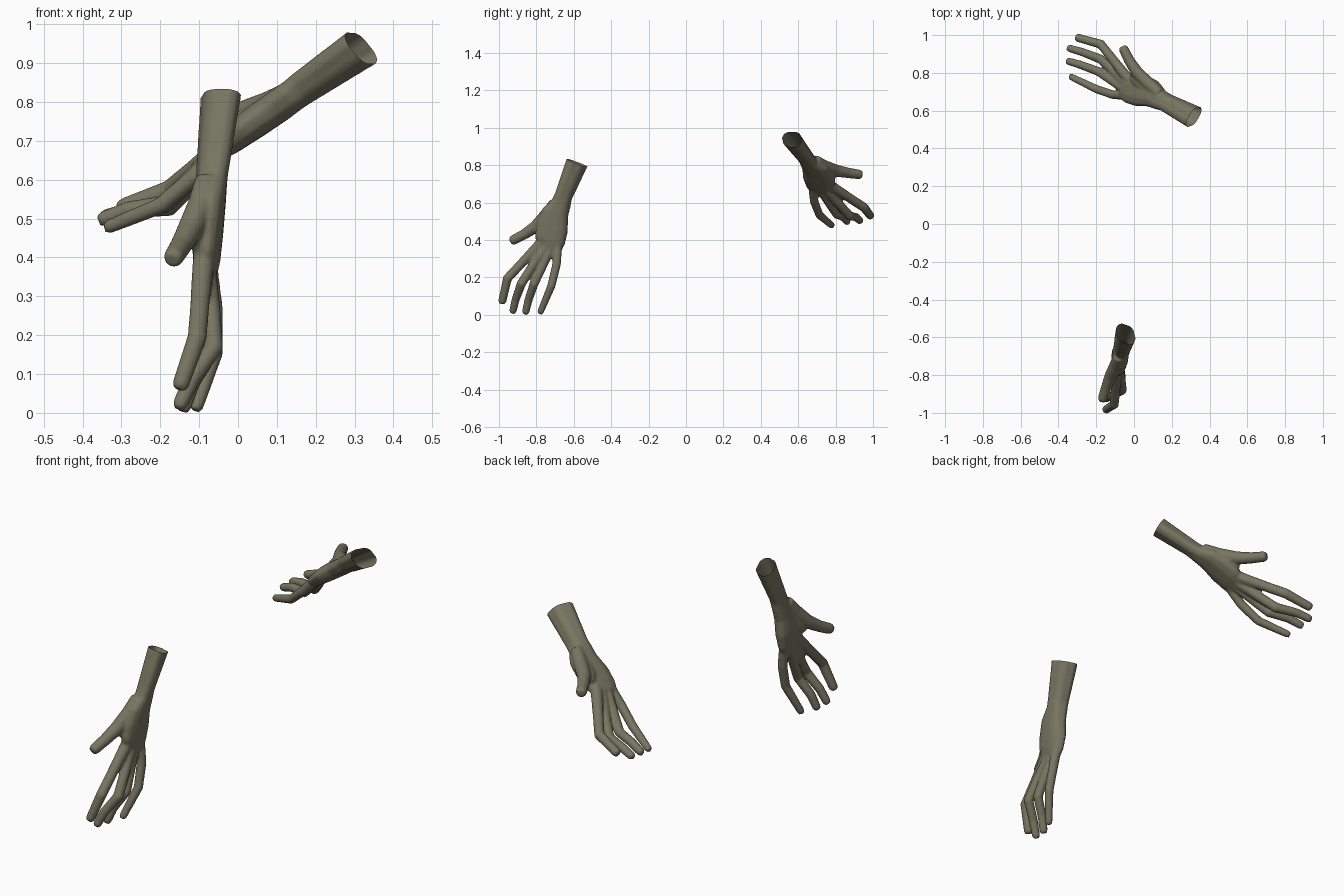
import bpy, bmesh, math
from mathutils import Vector, Matrix

if "Cube" in bpy.data.objects:
    bpy.data.objects.remove(bpy.data.objects["Cube"])

V = Vector
SIDES = 16

skin = bpy.data.materials.new("olive_skin")
skin.diffuse_color = (0.185, 0.178, 0.118, 1)
skin.use_nodes = True
skin.node_tree.nodes["Principled BSDF"].inputs["Base Color"].default_value = skin.diffuse_color


def loft(bm, rings):
    """Closed tube through a list of (centre, axis_a, axis_b, corner) sections."""
    loops = []
    for c, a, b, k in rings:
        loop = []
        for i in range(SIDES):
            t = 2 * math.pi * i / SIDES
            m = 1 + k * max(0, -math.sin(2 * t))
            loop.append(bm.verts.new(c + (a * math.cos(t) + b * math.sin(t)) * m))
        loops.append(loop)
    for lo, hi in zip(loops, loops[1:]):
        for i in range(SIDES):
            j = (i + 1) % SIDES
            bm.faces.new((lo[i], lo[j], hi[j], hi[i]))
    bm.faces.new(loops[0][::-1])
    bm.faces.new(loops[-1])


def finger(bm, pts):
    """Tapered tube along (x, y, z, radius) points with a rounded end."""
    p = [V(q[:3]) for q in pts]
    r = [q[3] for q in pts]
    end = (p[-1] - p[-2]).normalized()
    p.insert(-1, p[-1] - end * 0.014)
    r[-1:] = [r[-1], r[-1] * 0.72]
    rings = []
    for i, c in enumerate(p):
        t = V((0, 0, 0))
        if i:
            t += (c - p[i - 1]).normalized()
        if i < len(p) - 1:
            t += (p[i + 1] - c).normalized()
        t.normalize()
        a = t.cross(V((1, 0, 0))).normalized()
        rings.append((c, a * r[i], a.cross(t) * r[i], 0))
    loft(bm, rings)


# forearm and palm sections: centre x, y, z, half width, half thickness, corner
arm = [(-.041, -.572, .843, .053, .047, .33), (-.044, -.583, .813, .053, .047, .33),
       (-.064, -.655, .635, .044, .040, .28), (-.067, -.667, .600, .048, .040, .25),
       (-.073, -.700, .545, .068, .042, .20), (-.079, -.714, .470, .082, .041, .20),
       (-.081, -.728, .400, .080, .035, .18), (-.083, -.735, .355, .066, .027, .10)]
cuff = V(arm[1][:3])
arm_axis = (cuff - V(arm[2][:3])).normalized()

fingers = [
    # index, middle, ring, little
    [(-.085, -.745, .430, .028), (-.090, -.785, .375, .028), (-.098, -.875, .280, .025),
     (-.105, -.955, .195, .025), (-.152, -.985, .060, .022)],
    [(-.083, -.725, .410, .027), (-.080, -.760, .350, .026), (-.068, -.825, .255, .024),
     (-.062, -.880, .168, .025), (-.120, -.910, .085, .022), (-.154, -.928, .010, .020)],
    [(-.083, -.705, .410, .027), (-.080, -.728, .345, .025), (-.066, -.813, .165, .024),
     (-.118, -.842, .080, .022), (-.144, -.860, .004, .020)],
    [(-.080, -.690, .420, .026), (-.074, -.688, .350, .025), (-.062, -.692, .270, .023),
     (-.060, -.720, .155, .022), (-.110, -.782, .006, .018)],
    # thumb, and the web between thumb and palm
    [(-.080, -.700, .600, .030), (-.095, -.747, .535, .035), (-.124, -.806, .470, .033),
     (-.147, -.866, .430, .028), (-.170, -.938, .393, .026)],
    [(-.085, -.720, .520, .034), (-.098, -.765, .460, .036), (-.108, -.792, .425, .026)]]

bm = bmesh.new()
rings = []
for i, (x, y, z, hw, ht, k) in enumerate(arm):
    if i < 3:
        w = V((-1, 0, 0))
        v = arm_axis.cross(w).normalized()
    else:
        v = V((-.12, -.94, .31)).normalized()
        w = V((-1, .13, 0)).normalized()
    v = v if v.y < 0 else -v
    rings.append((V((x, y, z)), v * hw, w * ht, k))
loft(bm, rings)
for f in fingers:
    finger(bm, f)
bmesh.ops.recalc_face_normals(bm, faces=bm.faces)
me = bpy.data.meshes.new("hand_blank")
bm.to_mesh(me)
bm.free()

# fuse the parts into one skin and soften the joins
blank = bpy.data.objects.new("hand_blank", me)
bpy.context.collection.objects.link(blank)
rm = blank.modifiers.new("fuse", 'REMESH')
rm.mode = 'VOXEL'
rm.voxel_size = 0.006
sm = blank.modifiers.new("soften", 'SMOOTH')
sm.factor = 0.5
sm.iterations = 6
dg = bpy.context.evaluated_depsgraph_get()
fused = bpy.data.meshes.new_from_object(blank.evaluated_get(dg))
bpy.data.objects.remove(blank)


def frame(c, index_tip, little_tip, side):
    """Hand frame from cuff centre and two fingertips."""
    c, i, l = V(c), V(index_tip), V(little_tip)
    u = ((i + l) / 2 - c).normalized()
    v = i - l
    v = (v - u * v.dot(u)).normalized()
    w = u.cross(v) * side
    m = Matrix((u, v, w)).transposed().to_4x4()
    m.translation = c
    return m


front_frame = frame((-.04, -.585, .81), (-.155, -.985, .065), (-.11, -.778, .02), 1)
back_frame = frame((.317, .568, .933), (-.30, .985, .535), (-.33, .78, .485), -1)


def make_hand(name, matrix, mirrored):
    b = bmesh.new()
    b.from_mesh(fused)
    # open the cut end of the forearm
    bmesh.ops.bisect_plane(b, geom=b.verts[:] + b.edges[:] + b.faces[:],
                           plane_co=cuff, plane_no=arm_axis, clear_outer=True)
    bmesh.ops.transform(b, matrix=matrix, verts=b.verts)
    if mirrored:
        bmesh.ops.reverse_faces(b, faces=b.faces)
    for f in b.faces:
        f.smooth = True
    m = bpy.data.meshes.new(name)
    b.to_mesh(m)
    b.free()
    m.materials.clear()
    m.materials.append(skin)
    ob = bpy.data.objects.new(name, m)
    bpy.context.collection.objects.link(ob)


make_hand("front_hand", Matrix.Identity(4), False)
make_hand("back_hand", back_frame @ front_frame.inverted(), True)
